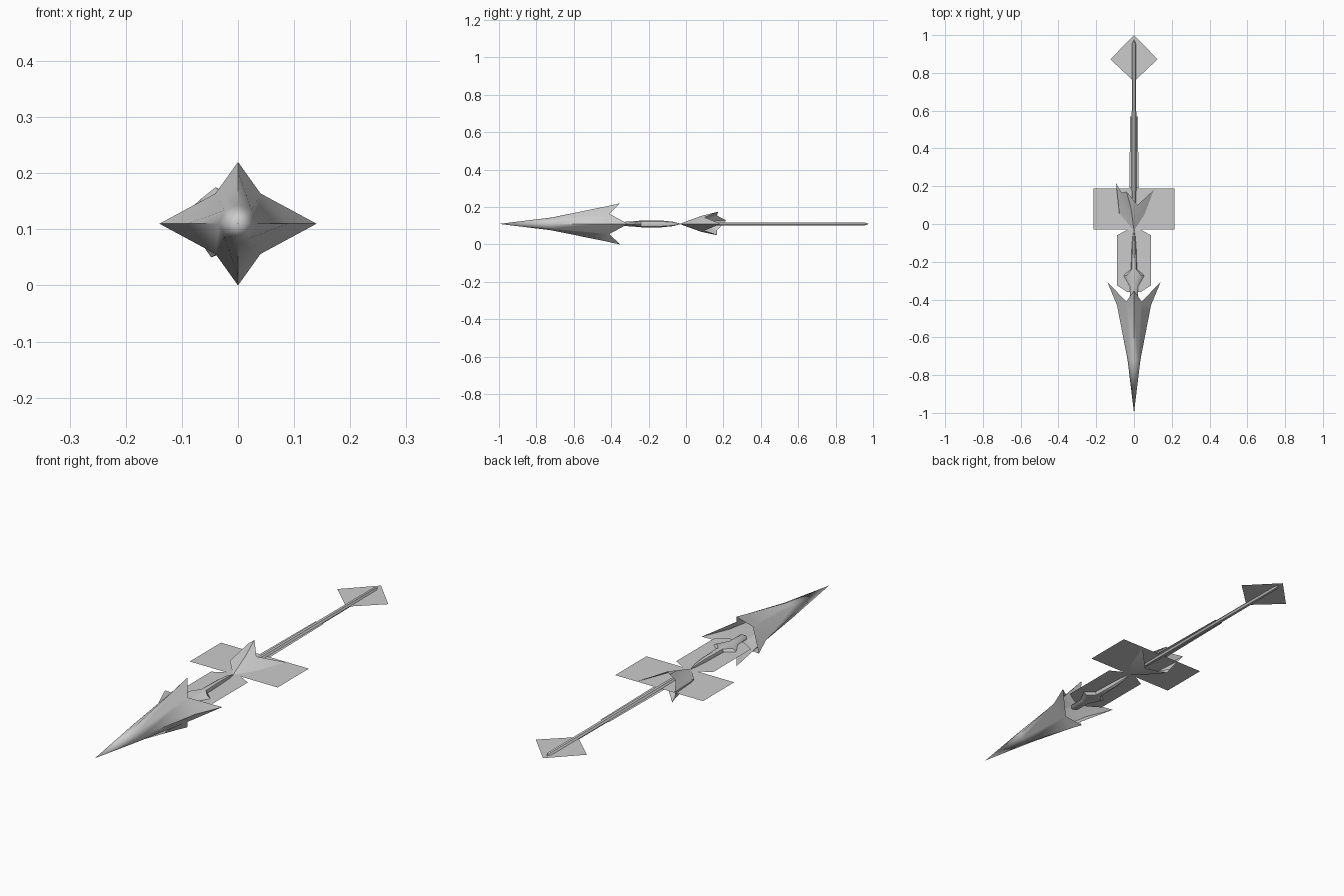
import bpy, math

if "Cube" in bpy.data.objects:
    bpy.data.objects.remove(bpy.data.objects["Cube"], do_unlink=True)

AXIS = 0.11  # height of the long axis

steel = bpy.data.materials.new("plain_grey")
steel.use_nodes = True
GREY = (0.6, 0.6, 0.6, 1.0)
steel.diffuse_color = GREY
steel.node_tree.nodes["Principled BSDF"].inputs["Base Color"].default_value = GREY


def make(name, verts, faces, angle=None):
    """Build an object; verts are given relative to the long axis."""
    me = bpy.data.meshes.new(name)
    me.from_pydata([(x, y, z + AXIS) for x, y, z in verts], [], faces)
    me.materials.append(steel)
    ob = bpy.data.objects.new(name, me)
    bpy.context.collection.objects.link(ob)
    if angle:
        me.polygons.foreach_set("use_smooth", [True] * len(me.polygons))
        me.set_sharp_from_angle(angle=math.radians(angle))
    return ob


def loft(rings, apex=None, end=None):
    """Skin equal rings running front to back, with optional end points."""
    n = len(rings[0])
    verts = [p for r in rings for p in r]
    faces = []
    for k in range(len(rings) - 1):
        a, b = k * n, (k + 1) * n
        for i in range(n):
            j = (i + 1) % n
            faces.append((a + i, b + i, b + j, a + j))
    if apex:
        verts.append(apex)
        faces += [(len(verts) - 1, i, (i + 1) % n) for i in range(n)]
    if end:
        verts.append(end)
        last = (len(rings) - 1) * n
        faces += [(len(verts) - 1, last + (i + 1) % n, last + i) for i in range(n)]
    return verts, faces


def add_barbs(verts, faces, start, points):
    """Add a swept point behind every second vertex of an eight-sided ring."""
    for k, p in enumerate(points):
        i = 2 * k
        tip, prev, nxt = start + i, start + (i - 1) % 8, start + i + 1
        verts.append(p)
        v = len(verts) - 1
        faces += [(tip, prev, v), (nxt, tip, v)]


def oval(y, rx, rz, n=8):
    return [(rx * math.cos(2 * math.pi * i / n), y, rz * math.sin(2 * math.pi * i / n))
            for i in range(n)]


def star(y_tip, rx, rz, y_notch, nx, nz):
    return [(rx, y_tip, 0), (nx, y_notch, nz), (0, y_tip, rz), (-nx, y_notch, nz),
            (-rx, y_tip, 0), (-nx, y_notch, -nz), (0, y_tip, -rz), (nx, y_notch, -nz)]


def plate(name, outline):
    return make(name, [(x, y, 0) for x, y in outline], [tuple(range(len(outline)))])


# Spear head: hollow four-barbed cone
verts, faces = loft([oval(-0.72, 0.034, 0.034),
                     star(-0.43, 0.09, 0.093, -0.41, 0.04, 0.054)], apex=(0, -1, 0))
add_barbs(verts, faces, 8, [(0.14, -0.31, 0), (0, -0.352, 0.11),
                            (-0.14, -0.31, 0), (0, -0.352, -0.11)])
make("spear_head", verts, faces, 50)

# Neck with a flared collar behind the head
neck = [(-0.40, 0.02, 0.012), (-0.33, 0.022, 0.011), (-0.272, 0.055, 0.015),
        (-0.24, 0.016, 0.018), (-0.13, 0.012, 0.018), (-0.07, 0.008, 0.012)]
make("neck", *loft([oval(*s) for s in neck], apex=(0, -0.42, 0), end=(0, -0.025, 0)), 40)

# Flat plate around the neck
right = [(0.035, -0.36), (0.09, -0.325), (0.09, -0.06), (0.035, -0.03)]
plate("neck_plate", right + [(-x, y) for x, y in reversed(right)])

# Wide guard plate
plate("guard_plate", [(-0.215, -0.03), (0.215, -0.03), (0.215, 0.188), (-0.215, 0.188)])

# Guard: uneven barbed cup, opening backwards
cup = [(0.055, 0.05, 0), (0.02, 0.10, 0.035), (-0.015, 0.08, 0.042), (-0.065, 0.165, 0.045),
       (-0.078, 0.055, 0.008), (-0.065, 0.165, -0.035), (-0.015, 0.08, -0.042), (0.02, 0.10, -0.035)]
verts, faces = loft([cup], apex=(0, -0.035, 0))
add_barbs(verts, faces, 0, [(0.107, 0.185, 0), (-0.04, 0.172, 0.065),
                            (-0.095, 0.215, 0.018), (-0.048, 0.165, -0.06)])
make("guard_cup", verts, faces, 30)

# Shaft
shaft = [(0.0, 0.009, 0.008), (0.18, 0.012, 0.009), (0.58, 0.012, 0.009), (0.955, 0.010, 0.009)]
make("shaft", *loft([oval(*s, n=6) for s in shaft], apex=(0, -0.03, 0), end=(0, 0.977, 0)), 40)

# Grip strip and diamond tail plate
plate("grip_plate", [(-0.025, 0.19), (0.025, 0.19), (0.02, 0.57), (-0.02, 0.57)])
plate("tail_plate", [(0, 0.755), (0.125, 0.872), (0, 1.0), (-0.125, 0.872)])
